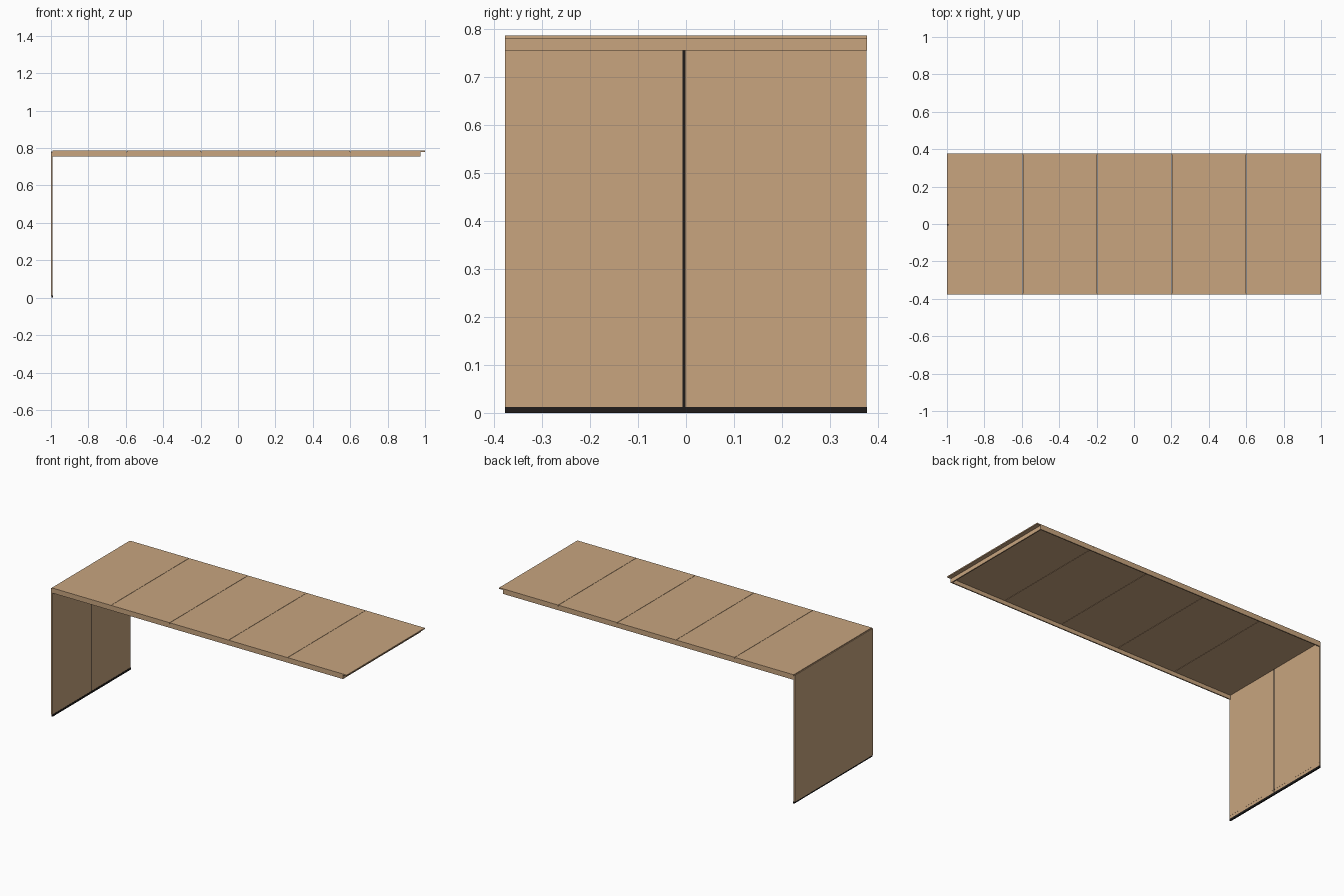
import bpy

if "Cube" in bpy.data.objects:
    bpy.data.objects.remove(bpy.data.objects["Cube"])


def material(name, color):
    m = bpy.data.materials.new(name)
    m.diffuse_color = (*color, 1)
    m.use_nodes = True
    m.node_tree.nodes["Principled BSDF"].inputs["Base Color"].default_value = m.diffuse_color
    return m


wood = material("tan wood", (0.578, 0.376, 0.212))
black = material("black trim", (0.014, 0.012, 0.011))


def box(name, x, y, z, mat):
    """Box given by its (min, max) range on each axis."""
    bpy.ops.mesh.primitive_cube_add(size=1, location=[sum(r) / 2 for r in (x, y, z)])
    ob = bpy.context.object
    ob.name = name
    ob.scale = [r[1] - r[0] for r in (x, y, z)]
    bpy.ops.object.transform_apply(location=False, rotation=False, scale=True)
    ob.data.materials.append(mat)
    return ob


W = 0.378      # half depth
TOP = 0.787    # table height
GAP = 0.001    # half width of the seams

# table top boards, separated by hairline seams
seams = [-0.993, -0.595, -0.197, 0.201, 0.6, 1.0]
for i, (a, b) in enumerate(zip(seams, seams[1:])):
    lo = a if i == 0 else a + GAP
    hi = b if i == 4 else b - GAP
    box(f"top_board_{i + 1}", (lo, hi), (-W, W), (0.780, TOP), wood)

# thin skirt around the underside, set back at the free end
for name, s in (("front", -1), ("back", 1)):
    y = sorted((s * W, s * (W - 0.007)))
    box(f"{name}_apron", (-0.999, 0.975), y, (0.756, 0.780), wood)
box("end_apron", (0.968, 0.975), (-W + 0.007, W - 0.007), (0.756, 0.780), wood)

# side panel: outer skin and two inner leaves with a dark slot between
box("leg_outer_skin", (-1.0, -0.996), (-W, 0.376), (0.010, 0.784), wood)
box("leg_inner_left", (-0.996, -0.991), (-W, -0.007), (0.030, 0.780), wood)
box("leg_inner_right", (-0.996, -0.991), (-0.001, 0.376), (0.030, 0.780), wood)
box("leg_slot_strip", (-0.996, -0.9905), (-0.007, -0.001), (0.012, 0.780), black)

# bottom rail on either side of the slot, and black foot
box("leg_rail_left", (-0.996, -0.9915), (-W, -0.007), (0.012, 0.030), wood)
box("leg_rail_right", (-0.996, -0.9915), (-0.001, 0.376), (0.012, 0.030), wood)
box("foot", (-0.998, -0.990), (-W, W), (0.0, 0.012), black)
